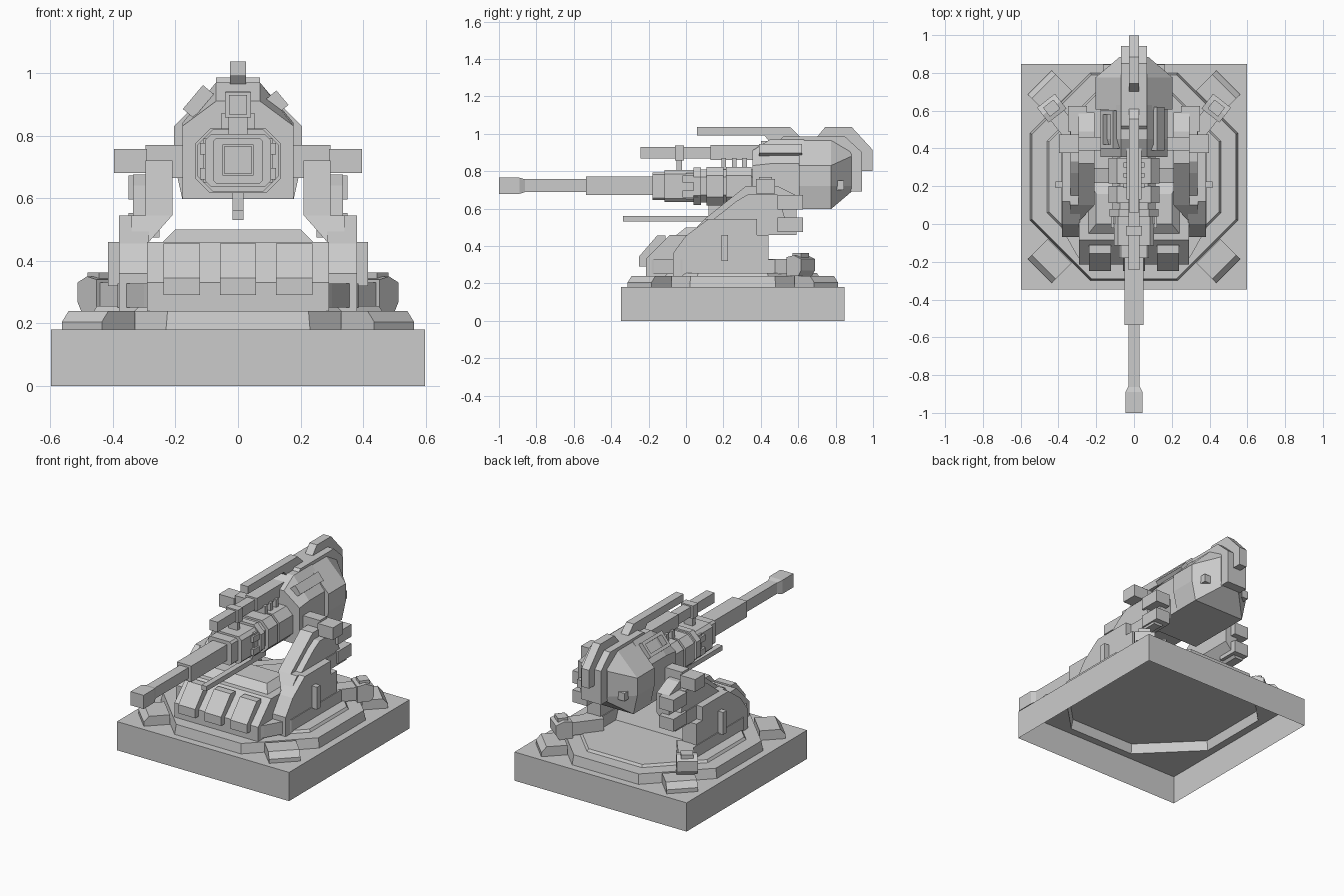
import bpy, bmesh, math
from mathutils import Matrix, Vector

grey = bpy.data.materials.new("plain_grey")
grey.diffuse_color = (0.6, 0.6, 0.6, 1)


def loft(name, rings, mirror=False, matrices=None, bottom=True):
    """Join rings of 3D points into a closed skin; repeat mirrored or transformed."""
    mats = matrices or [Matrix()]
    if mirror:
        mats = mats + [Matrix.Scale(-1, 4, (1, 0, 0)) @ m for m in mats]
    bm = bmesh.new()
    for m in mats:
        vs = [[bm.verts.new(m @ Vector(p)) for p in r] for r in rings]
        n = len(vs[0])
        for a, b in zip(vs, vs[1:]):
            for i in range(n):
                j = (i + 1) % n
                bm.faces.new((a[i], a[j], b[j], b[i]))
        if bottom:
            bm.faces.new(vs[0][::-1])
        bm.faces.new(vs[-1])
    bmesh.ops.recalc_face_normals(bm, faces=bm.faces)
    me = bpy.data.meshes.new(name)
    bm.to_mesh(me)
    bm.free()
    me.materials.append(grey)
    ob = bpy.data.objects.new(name, me)
    bpy.context.collection.objects.link(ob)
    return ob


def side_prism(name, yz, x0, x1, mirror=False, matrices=None):
    return loft(name, [[(x, y, z) for y, z in yz] for x in (x0, x1)], mirror, matrices)


def box(name, x0, x1, y0, y1, z0, z1, mirror=False, matrices=None):
    return side_prism(name, [(y0, z0), (y1, z0), (y1, z1), (y0, z1)], x0, x1, mirror, matrices)


def plan_prism(name, xy, z0, z1, mirror=False):
    return loft(name, [[(x, y, z) for x, y in xy] for z in (z0, z1)], mirror)


def ring12(h, f, z, square=False):
    """Octagon (or square) ring with twelve points around the base centre."""
    c = h if square else (h + f) / 2
    quarter = [(f, -h), (c, -c), (h, -f)]
    pts = []
    for k in range(4):
        for x, y in quarter:
            for _ in range(k):
                x, y = -y, x
            pts.append((x, y + 0.25, z))
    return pts


def oct_section(y, hx, z0, z1, cut):
    """Chamfered rectangle across the gun axis."""
    return [(-hx + cut, y, z0), (hx - cut, y, z0), (hx, y, z0 + cut), (hx, y, z1 - cut),
            (hx - cut, y, z1), (-hx + cut, y, z1), (-hx, y, z1 - cut), (-hx, y, z0 + cut)]


def oct_tube(name, y0, y1, hx, z0, z1, cut):
    return loft(name, [oct_section(y, hx, z0, z1, cut) for y in (y0, y1)])


# Hollow base, open below, with raised octagonal platform
loft("base", [ring12(0.597, 0.23, 0, True), ring12(0.597, 0.23, 0.18, True),
              ring12(0.55, 0.23, 0.18), ring12(0.54, 0.225, 0.24)], bottom=False)
loft("platform_plate", [ring12(0.46, 0.19, 0.24), ring12(0.45, 0.185, 0.255)])

# Sloped pads on the four corners
centre = Matrix.Translation((0, 0.25, 0))
corners = [centre @ Matrix.Rotation(math.radians(45 + 90 * k), 4, 'Z') for k in range(4)]
side_prism("corner_pad", [(0.555, 0.18), (0.555, 0.24), (0.675, 0.24), (0.705, 0.205), (0.705, 0.18)],
           -0.09, 0.09, matrices=corners)

# Pedestal body with front panels and top hatch
side_prism("pedestal", [(-0.215, 0.24), (-0.215, 0.33), (-0.085, 0.46), (0.22, 0.46), (0.3, 0.24)],
           -0.29, 0.29)
for x in (-0.18, 0, 0.18):
    side_prism("front_panel", [(-0.25, 0.29), (-0.25, 0.345), (-0.155, 0.455), (-0.11, 0.455), (-0.11, 0.29)],
               x - 0.058, x + 0.058)
loft("pedestal_hatch", [[(-.24, -.05, .46), (.24, -.05, .46), (.24, .22, .46), (-.24, .22, .46)],
                        [(-.2, 0, .5), (.2, 0, .5), (.2, .16, .5), (-.2, .16, .5)]])

# Side skirts and support arms
plan_prism("side_skirt", [(0.28, -0.2), (0.3, -0.17), (0.385, -0.02), (0.385, 0.475), (0.28, 0.475)],
           0.25, 0.328, True)
side_prism("lower_arm", [(-0.07, 0.24), (-0.07, 0.36), (0.0, 0.455), (0.12, 0.545), (0.38, 0.545),
                         (0.38, 0.46), (0.44, 0.46), (0.44, 0.24)], 0.285, 0.38, True)
box("arm_rib", 0.37, 0.415, 0.19, 0.225, 0.32, 0.46, True)
loft("arm_bracket", [[(.285, .02, .46), (.34, .02, .46), (.34, .59, .46), (.285, .59, .46)],
                     [(.21, .1, .545), (.34, .1, .545), (.34, .59, .545), (.21, .59, .545)]], True)
side_prism("upper_arm", [(0.1, 0.545), (0.32, 0.72), (0.49, 0.72), (0.59, 0.67), (0.59, 0.545)],
           0.21, 0.295, True)
side_prism("upper_arm_cover", [(0.15, 0.545), (0.27, 0.64), (0.33, 0.675), (0.49, 0.675), (0.53, 0.545)],
           0.29, 0.335, True)
box("trunnion", 0.29, 0.396, 0.375, 0.475, 0.68, 0.757, True)
box("trunnion_inner", 0.16, 0.295, 0.39, 0.46, 0.665, 0.77, True)
for z in (0.475, 0.595):
    box("arm_rear_block", 0.25, 0.35, 0.49, 0.625, z, z + 0.077, True)

# Rear claws reaching out over the platform
claw = [Matrix.Translation((0.3, 0.44, 0)) @ Matrix.Rotation(math.radians(-38), 4, 'Z')]
box("claw_arm", -0.045, 0.045, -0.02, 0.19, 0.25, 0.33, True, claw)
side_prism("claw_hand", [(0.17, 0.24), (0.17, 0.34), (0.22, 0.35), (0.27, 0.33), (0.27, 0.27), (0.25, 0.24)],
           -0.06, 0.06, True, claw)
box("claw_tip", -0.035, 0.035, 0.19, 0.25, 0.33, 0.362, True, claw)

# Barrel, from muzzle back to the housing
loft("muzzle", [[(sx * w, y, 0.722 + sz * h) for sx, sz in ((-1, -1), (1, -1), (1, 1), (-1, 1))]
                for y, w, h in ((-1, .045, .043), (-.89, .045, .043), (-.86, .03, .034))])
box("barrel", -0.03, 0.03, -0.88, -0.5, 0.688, 0.757)
box("barrel_sleeve", -0.05, 0.05, -0.535, -0.1, 0.672, 0.772)
oct_tube("barrel_collar", -0.18, -0.11, 0.08, 0.645, 0.793, 0.012)
oct_tube("barrel_mount", -0.115, 0.05, 0.105, 0.635, 0.805, 0.02)
oct_tube("breech_ring", 0.04, 0.08, 0.13, 0.62, 0.82, 0.05)
oct_tube("breech_core", 0.07, 0.37, 0.115, 0.632, 0.81, 0.04)
for y0, y1 in ((0.11, 0.2), (0.215, 0.35)):
    oct_tube("breech_band", y0, y1, 0.135, 0.617, 0.822, 0.045)
for z in (0.66, 0.74):
    box("breech_knob", 0.09, 0.122, -0.02, 0.065, z, z + 0.037, True)
box("breech_knob_bar", 0.09, 0.112, 0.0, 0.04, 0.65, 0.79, True)

# Sight tube above the barrel
box("sight_tube", -0.028, 0.028, -0.243, 0.14, 0.867, 0.93)
box("sight_tube_rear", -0.04, 0.04, 0.13, 0.4, 0.86, 0.94)
box("sight_clamp", -0.042, 0.042, -0.06, -0.01, 0.857, 0.938)
box("sight_clamp_leg", -0.03, 0.03, -0.05, -0.022, 0.79, 0.86)
for y in (0.19, 0.245, 0.3):
    box("sight_post", -0.055, 0.055, y, y + 0.025, 0.8, 0.87)

# Thin rod below the barrel
box("lower_rod", -0.0175, 0.0175, -0.337, 0.25, 0.53, 0.56)
box("lower_rod_post", -0.0175, 0.0175, 0.12, 0.25, 0.555, 0.64)


# Gun housing with tapered back
def hexa(y, w0, w1, w2, z0, z1, z2, z3):
    half = [(w0, z0), (w1, z1), (w1, z2), (w2, z3)]
    return [(x, y, z) for x, z in half] + [(-x, y, z) for x, z in half[::-1]]


loft("housing_front", [hexa(0.355, .177, .178, .07, .597, .68, .83, .91),
                       hexa(0.45, .177, .178, .07, .597, .68, .84, .97),
                       hexa(0.63, .177, .178, .07, .597, .68, .84, .97)])
loft("housing_rear", [hexa(0.605, .178, .205, .07, .597, .72, .83, .965),
                      hexa(0.775, .178, .205, .07, .597, .72, .83, .965),
                      hexa(0.885, .06, .075, .06, .69, .72, .88, .91)])
box("housing_rear_knob", 0.12, 0.165, 0.79, 0.845, 0.7, 0.75, True)

# Roof fittings: long strip on the right, open box on the left
roof = [Matrix.Translation((0.125, 0, 0.907)) @ Matrix.Rotation(math.radians(50), 4, 'Y')]
box("roof_strip", -0.03, 0.03, 0.39, 0.62, -0.02, 0.022, False, roof)
roof_left = [Matrix.Scale(-1, 4, (1, 0, 0)) @ roof[0]]
for a, b in ((-0.05, -0.03), (0.03, 0.05)):
    box("roof_box_wall", a, b, 0.4, 0.6, -0.02, 0.025, False, roof_left)
for y in (0.4, 0.58):
    box("roof_box_end", -0.03, 0.03, y, y + 0.02, -0.02, 0.025, False, roof_left)

# Spine over the back and top rail
side_prism("spine_plate", [(0.46, 0.93), (0.52, 0.985), (0.85, 0.985), (0.942, 0.9), (0.942, 0.69),
                           (0.86, 0.69), (0.86, 0.9)], -0.07, 0.07)
side_prism("spine_ridge", [(0.69, 0.97), (0.745, 1.037), (0.885, 1.037), (0.997, 0.915), (0.997, 0.8),
                           (0.92, 0.8), (0.92, 0.88), (0.84, 0.97)], -0.026, 0.026)
side_prism("top_rail", [(0.06, 0.99), (0.06, 1.037), (0.555, 1.037), (0.62, 0.975), (0.55, 0.93),
                        (0.47, 0.93), (0.42, 0.99)], -0.026, 0.026)
